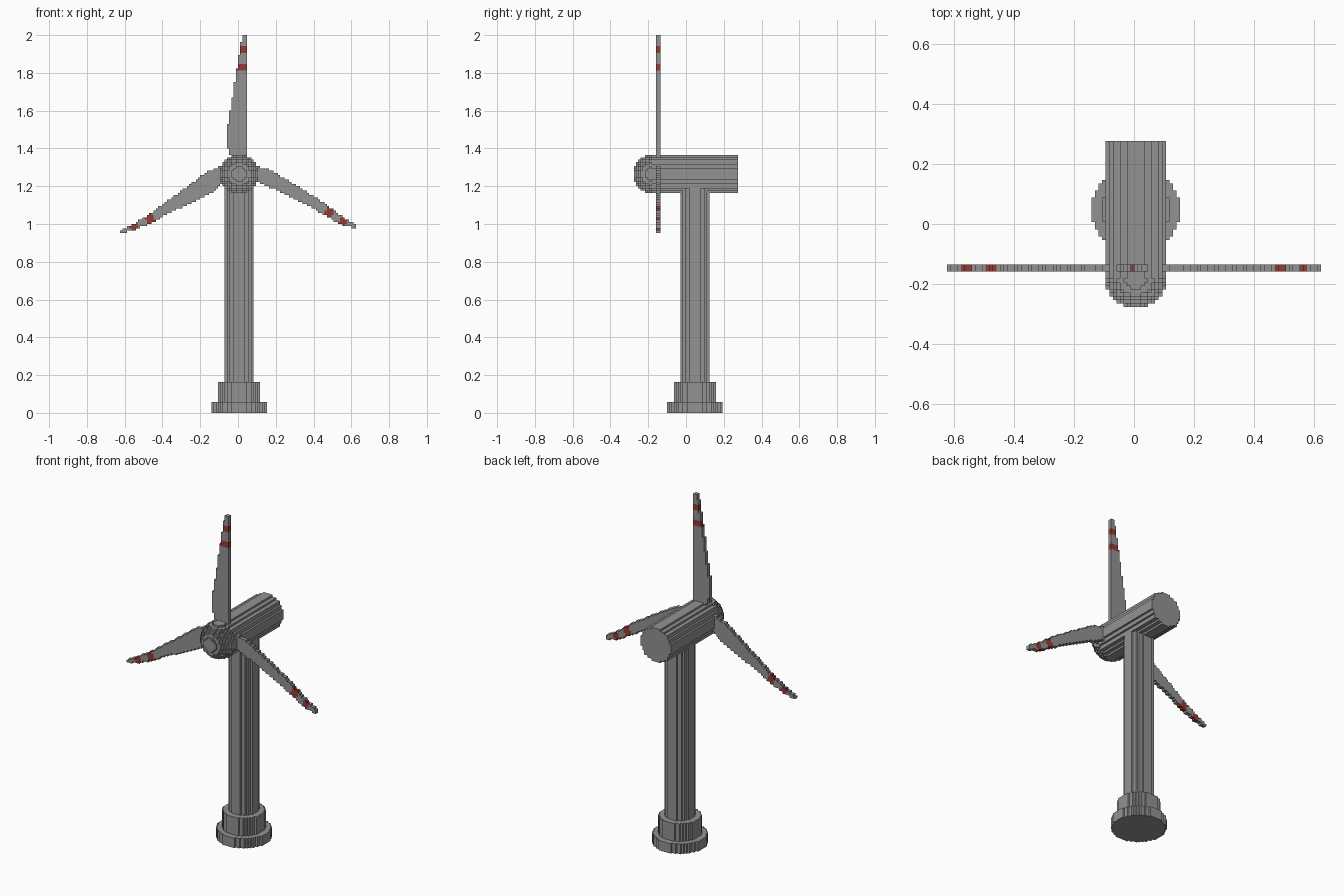
import bpy, bmesh, math

if "Cube" in bpy.data.objects:
    bpy.data.objects.remove(bpy.data.objects["Cube"])

V = 2 / 170          # size of one block; all numbers below are in blocks
HUB_X, HUB_Z = 0.5, 107.5


def material(name, rgb):
    m = bpy.data.materials.new(name)
    m.diffuse_color = (*rgb, 1)
    m.use_nodes = True
    m.node_tree.nodes["Principled BSDF"].inputs["Base Color"].default_value = m.diffuse_color
    return m


GREY = material("grey", (0.29, 0.29, 0.29))
RED = material("red", (0.29, 0.045, 0.038))


def disc(r):
    """Block cells inside a circle."""
    n = math.ceil(r)
    return {(a, b) for a in range(-n, n + 1) for b in range(-n, n + 1)
            if a * a + b * b <= r * r}


def inside(x, y, poly):
    hit = False
    for (x1, y1), (x2, y2) in zip(poly, poly[1:] + poly[:1]):
        if (y1 > y) != (y2 > y) and x < (x2 - x1) * (y - y1) / (y2 - y1) + x1:
            hit = not hit
    return hit


def add_prism(bm, cells, origin, h0, h1, axis, is_red=None):
    """Extrude a set of block cells along z or y."""
    cache = {}

    def vert(a, b, h):
        if (a, b, h) not in cache:
            u, w = (a - 0.5 + origin[0]) * V, (b - 0.5 + origin[1]) * V
            co = (u, w, h * V) if axis == 'z' else (u, h * V, w)
            cache[a, b, h] = bm.verts.new(co)
        return cache[a, b, h]

    for a, b in sorted(cells):
        mat = int(bool(is_red and is_red(a + origin[0], b + origin[1])))
        ring = [(a, b), (a + 1, b), (a + 1, b + 1), (a, b + 1)]
        for h in (h0, h1):
            bm.faces.new([vert(*p, h) for p in ring]).material_index = mat
        near = [(a, b - 1), (a + 1, b), (a, b + 1), (a - 1, b)]
        for i, cell in enumerate(near):
            if cell not in cells:
                p, q = ring[i], ring[(i + 1) % 4]
                f = bm.faces.new([vert(*p, h0), vert(*q, h0),
                                  vert(*q, h1), vert(*p, h1)])
                f.material_index = mat


def finish(name, bm):
    bmesh.ops.recalc_face_normals(bm, faces=bm.faces)
    bmesh.ops.dissolve_limit(bm, angle_limit=0.01, verts=bm.verts,
                             edges=bm.edges, delimit={'MATERIAL'})
    me = bpy.data.meshes.new(name)
    bm.to_mesh(me)
    bm.free()
    me.materials.append(GREY)
    me.materials.append(RED)
    bpy.context.collection.objects.link(bpy.data.objects.new(name, me))


# Base, tower and nacelle: blocky cylinders
for name, r, origin, h0, h1, axis in [
        ("lower_base", 12.5, (HUB_X, 4), 0, 5, 'z'),
        ("upper_base", 9.5, (HUB_X, 4), 5, 14, 'z'),
        ("tower", 6.5, (HUB_X, 4), 14, 102, 'z'),
        ("nacelle", 8.5, (HUB_X, HUB_Z), -15.5, 23.5, 'y')]:
    bm = bmesh.new()
    add_prism(bm, disc(r), origin, h0, h1, axis)
    finish(name, bm)

# Rounded hub: a stack of discs shrinking towards the front
bm = bmesh.new()
for d in range(1, 9):
    add_prism(bm, disc(math.sqrt(8.7 ** 2 - d * d)), (HUB_X, HUB_Z),
              -15.5 - d, -14.5 - d, 'y')
finish("hub", bm)

# Blades: outline (x, z) and the two red bands by distance from the hub
BLADES = {
    "top_blade": ([(4, 170), (2, 170), (-0.4, 155.5), (-5, 127), (-5, 120),
                   (-3, 115), (4, 115)], (46.5, 49.5), (54.5, 57.5)),
    "left_blade": ([(-53, 82.1), (-47.6, 84.7), (-39.5, 89.6), (-32.8, 94.6),
                    (-21.6, 102.7), (-14.8, 108), (-7, 111.5), (-5, 105),
                    (-11.7, 99), (-21.6, 94.1), (-32.8, 89.2), (-37.3, 86),
                    (-47.6, 82), (-53, 80.7)], (43.2, 46.8), (51.2, 54.6)),
    "right_blade": ([(8, 111), (14.4, 109.5), (19.8, 106.3), (35.9, 96.4),
                     (42.2, 91.9), (48, 87.4), (53, 84.7), (53, 82.8),
                     (45.8, 85), (39, 89.2), (27.8, 95), (16.6, 100.5),
                     (7, 105)], (42.3, 45.7), (50, 53)),
}
for name, (outline, band1, band2) in BLADES.items():
    cells = {(a, b) for a in range(-54, 54) for b in range(78, 171)
             if inside(a + 0.5, b + 0.5, outline)}

    def is_red(x, z):
        d = math.hypot(x - HUB_X, z - HUB_Z)
        return any(lo <= d < hi for lo, hi in (band1, band2))

    bm = bmesh.new()
    add_prism(bm, cells, (0.5, 0.5), -13.5, -11.5, 'y', is_red)
    finish(name, bm)
